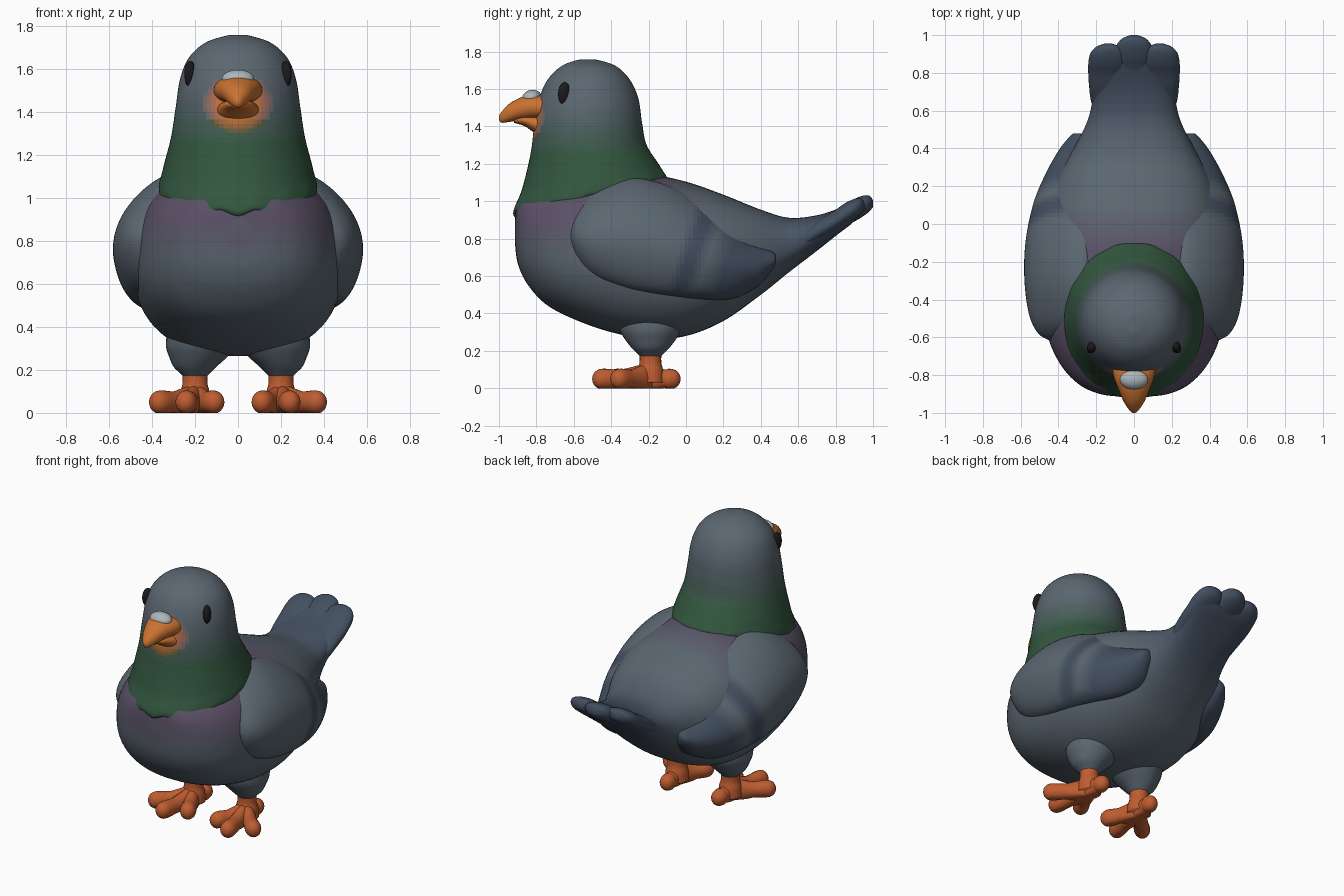
import bpy, bmesh
from math import sin, cos, pi, copysign, radians, hypot
from mathutils import Vector, Matrix

if "Cube" in bpy.data.objects:
    bpy.data.objects.remove(bpy.data.objects["Cube"])

COLOURS = {
    "grey": (.105, .135, .165), "slate": (.055, .078, .118), "green": (.033, .095, .05),
    "purple": (.105, .08, .135), "orange": (.60, .17, .03), "leg": (.52, .11, .03),
    "eye": (.012, .01, .012), "cere": (.42, .47, .49)}


def material(key):
    """Key is a colour name, or (from, to, factor) for a blended step."""
    a, b, t = key if isinstance(key, tuple) else (key, key, 0)
    name = f"{a}_{b}_{t:.1f}" if t else a
    m = bpy.data.materials.get(name) or bpy.data.materials.new(name)
    m.diffuse_color = (*Vector(COLOURS[a]).lerp(Vector(COLOURS[b]), t), 1)
    m.use_nodes = True
    m.node_tree.nodes["Principled BSDF"].inputs["Base Color"].default_value = m.diffuse_color
    return m


def blend(a, b, t):
    return (a, b, round(max(0, min(1, t)) * 10) / 10)


def finish(name, bm, colour, mirror=False):
    """Turn a bmesh into a smooth object; colour is a name or a function of face centre."""
    bmesh.ops.recalc_face_normals(bm, faces=bm.faces)
    me = bpy.data.meshes.new(name)
    pick = colour if callable(colour) else (lambda c: colour)
    used = []
    for f in bm.faces:
        k = pick(f.calc_center_median())
        if k not in used:
            used.append(k)
        f.material_index = used.index(k)
        f.smooth = True
    bm.to_mesh(me)
    bm.free()
    for k in used:
        me.materials.append(material(k))
    ob = bpy.data.objects.new(name, me)
    bpy.context.collection.objects.link(ob)
    if mirror:
        ob.modifiers.new("Mirror", 'MIRROR').use_mirror_merge = False
    return ob


def spline(rows, steps):
    """Catmull-Rom interpolation of the key rows."""
    rows = [Vector(r) for r in rows]
    out = []
    for i in range(len(rows) - 1):
        a, b, c, d = rows[max(i - 1, 0)], rows[i], rows[i + 1], rows[min(i + 2, len(rows) - 1)]
        for s in range(steps):
            t = s / steps
            out.append(.5 * (2 * b + (c - a) * t + (2 * a - 5 * b + 4 * c - d) * t * t
                             + (3 * b - a - 3 * c + d) * t ** 3))
    return out + [rows[-1]]


def loft(name, rows, point, colour, n=48, steps=5, mirror=False):
    bm = bmesh.new()
    rings = [[bm.verts.new(point(r, 2 * pi * i / n)) for i in range(n)] for r in spline(rows, steps)]
    for a, b in zip(rings, rings[1:]):
        for i in range(n):
            bm.faces.new((a[i], a[(i + 1) % n], b[(i + 1) % n], b[i]))
    bm.faces.new(rings[0])
    bm.faces.new(rings[-1])
    return finish(name, bm, colour, mirror)


def ellipsoid(name, loc, size, colour, tilt=0, turn=0, mirror=False):
    bm = bmesh.new()
    bmesh.ops.create_uvsphere(bm, u_segments=24, v_segments=16, radius=1)
    m = (Matrix.Translation(loc) @ Matrix.Rotation(radians(turn), 4, 'Z')
         @ Matrix.Rotation(radians(tilt), 4, 'X') @ Matrix.Diagonal((*size, 1)))
    bmesh.ops.transform(bm, matrix=m, verts=bm.verts)
    return finish(name, bm, colour, mirror)


def power(v, e):
    return copysign(abs(v) ** e, v)


# Body and tail base: sections along y (y, bottom, top, half width)
def section(x, e):
    def point(r, a):
        y, zb, zt, w = r
        return (x + w * power(cos(a), e), y, (zb + zt) / 2 + (zt - zb) / 2 * power(sin(a), e))
    return point


def body_colour(c):
    if c.y > .3:
        return blend("grey", "slate", (c.y - .3) / .4)
    return blend("grey", "purple", min((c.z - .7) / .2, (.1 - c.y) / .25))


loft("body", [(-.915, .78, .90, .06), (-.90, .67, .98, .18), (-.85, .56, 1.04, .29),
              (-.75, .45, 1.09, .385), (-.6, .37, 1.13, .455), (-.4, .30, 1.155, .485),
              (-.2, .265, 1.145, .49), (0, .28, 1.105, .475), (.2, .36, 1.035, .425),
              (.4, .50, .955, .32), (.55, .62, .912, .245), (.7, .735, .925, .215),
              (.82, .83, .963, .225), (.88, .875, .99, .22), (.91, .905, .995, .20)],
     section(0, .85), body_colour, n=72, steps=9)

# Tail feathers: three broad round-ended blades
BLADE = [(.58, .74, .84, .06), (.66, .765, .88, .09), (.74, .805, .925, .10), (.82, .845, .965, .105),
         (.88, .88, 1.003, .105), (.94, .915, 1.028, .095), (.98, .945, 1.03, .065), (1.0, .97, 1.005, .02)]
loft("tail_middle_feather", BLADE, section(0, .9), "slate", n=32)
loft("tail_side_feathers", [(y * .9 + .055, zb - .01, zt - .015, w) for y, zb, zt, w in BLADE],
     section(.137, .9), "slate", n=32, mirror=True)


# Head and neck: sections up z (height, tilt, front, back, half width)
def neck_point(r, a):
    z, tilt, yf, yb, w = r
    ruffle = .012 * cos(14 * a) * max(0, min(1, (1.12 - z) * 10))
    return (w * cos(a), (yf + yb) / 2 + (yb - yf) / 2 * sin(a), z + tilt * sin(a) + ruffle)


def neck_colour(c):
    if c.y < -.68 and c.z > 1.28:
        t = 2 - 1.2 * hypot(c.x / .10, (c.z - 1.44) / .085)
        if t > .05:
            return blend("green" if c.z < 1.36 else "grey", "orange", t)
    return blend("green", "grey", (c.z - 1.25) / .25)


loft("head_and_neck", [(1.01, .09, -.80, -.20, .28), (1.025, .09, -.922, -.10, .365),
                       (1.13, .06, -.875, -.14, .35), (1.28, .02, -.83, -.21, .312),
                       (1.42, 0, -.81, -.235, .29), (1.55, 0, -.785, -.255, .27),
                       (1.65, 0, -.74, -.30, .23), (1.72, 0, -.67, -.37, .155),
                       (1.753, 0, -.59, -.46, .06), (1.758, 0, -.54, -.51, .015)],
     neck_point, neck_colour, n=84, steps=8)


# Wings: sections along y (y, bottom, top, outer x), curving in over the back
def wing_point(r, a):
    y, zb, zt, xo = r
    h = (zt - zb) / 2
    t = min(.15, h)
    lean = .30 * h * max(0, sin(a) + .35) ** 2
    return (xo - t + t * cos(a) - lean, y, (zb + zt) / 2 + h * sin(a))


def wing_colour(c):
    s = c.y - .35 * (c.z - .7)
    bar = 1.4 - abs(s - .03) / .06
    return blend("grey", "slate", max(bar, (s - .13) / .1, (.55 - c.z) / .05))


loft("wings", [(-.62, .78, .86, .44), (-.58, .67, .98, .51), (-.48, .59, 1.07, .56),
               (-.3, .53, 1.125, .585), (-.1, .495, 1.085, .58), (.1, .475, .985, .54),
               (.25, .48, .88, .48), (.38, .54, .79, .408), (.46, .63, .735, .345),
               (.48, .67, .71, .32)], wing_point, wing_colour, n=64, steps=9, mirror=True)


# Beak halves: sections along y (y, bottom, top, half width)
loft("upper_beak", [(-.72, 1.43, 1.56, .115), (-.80, 1.435, 1.57, .11), (-.87, 1.435, 1.56, .085),
                    (-.94, 1.425, 1.525, .055), (-.985, 1.42, 1.48, .025), (-1.0, 1.435, 1.455, .008)],
     section(0, .95), "orange", n=24)
loft("lower_beak", [(-.72, 1.33, 1.46, .11), (-.80, 1.36, 1.46, .095), (-.86, 1.40, 1.46, .07),
                    (-.92, 1.42, 1.45, .03)], section(0, .95), "orange", n=24)
ellipsoid("cere", (0, -.825, 1.555), (.075, .052, .04), "cere", tilt=12)

# Eyes
ellipsoid("eyes", (.222, -.65, 1.575), (.025, .036, .062), "eye", turn=28, mirror=True)


# Thighs and shins: round sections up z (z, radius, x centre)
def leg_point(r, a):
    return (r[2] + r[1] * cos(a), -.19 + r[1] * sin(a), r[0])


loft("thighs", [(.165, .05, .2), (.185, .07, .2), (.215, .10, .2), (.26, .135, .185),
                (.31, .165, .17), (.38, .19, .14)], leg_point, "grey", n=28, mirror=True)
loft("shins", [(.03, .075, .2), (.09, .07, .2), (.14, .058, .2), (.22, .06, .2)],
     leg_point, "leg", n=24, mirror=True)


# Toes: rounded rods from the ankle, thicker at the root, with flattened soles
def toe(name, tip, r0=.045, r1=.05):
    start = Vector((.2, -.2, .05))
    end = Vector((*tip, .05))
    length = (end - start).length
    d = (end - start) / length
    side = Vector((-d.y, d.x, 0))

    def point(r, a):
        up = r[1] * (1.1 + .7 * max(0, 1 - 2 * max(0, r[0]) / length)) * sin(a)
        return start + d * r[0] + side * r[1] * cos(a) + Vector((0, 0, max(-.05, up)))
    loft(name, [(-.03, .01), (0, r0), (length * .5, r0), (length - .06, r1), (length - .025, r1 * .85),
                (length - .006, r1 * .5), (length, .008)], point, "leg", n=20, steps=4, mirror=True)


toe("inner_toes", (.09, -.42))
toe("middle_toes", (.25, -.50))
toe("outer_toes", (.40, -.39))
toe("back_toes", (.19, -.03))
